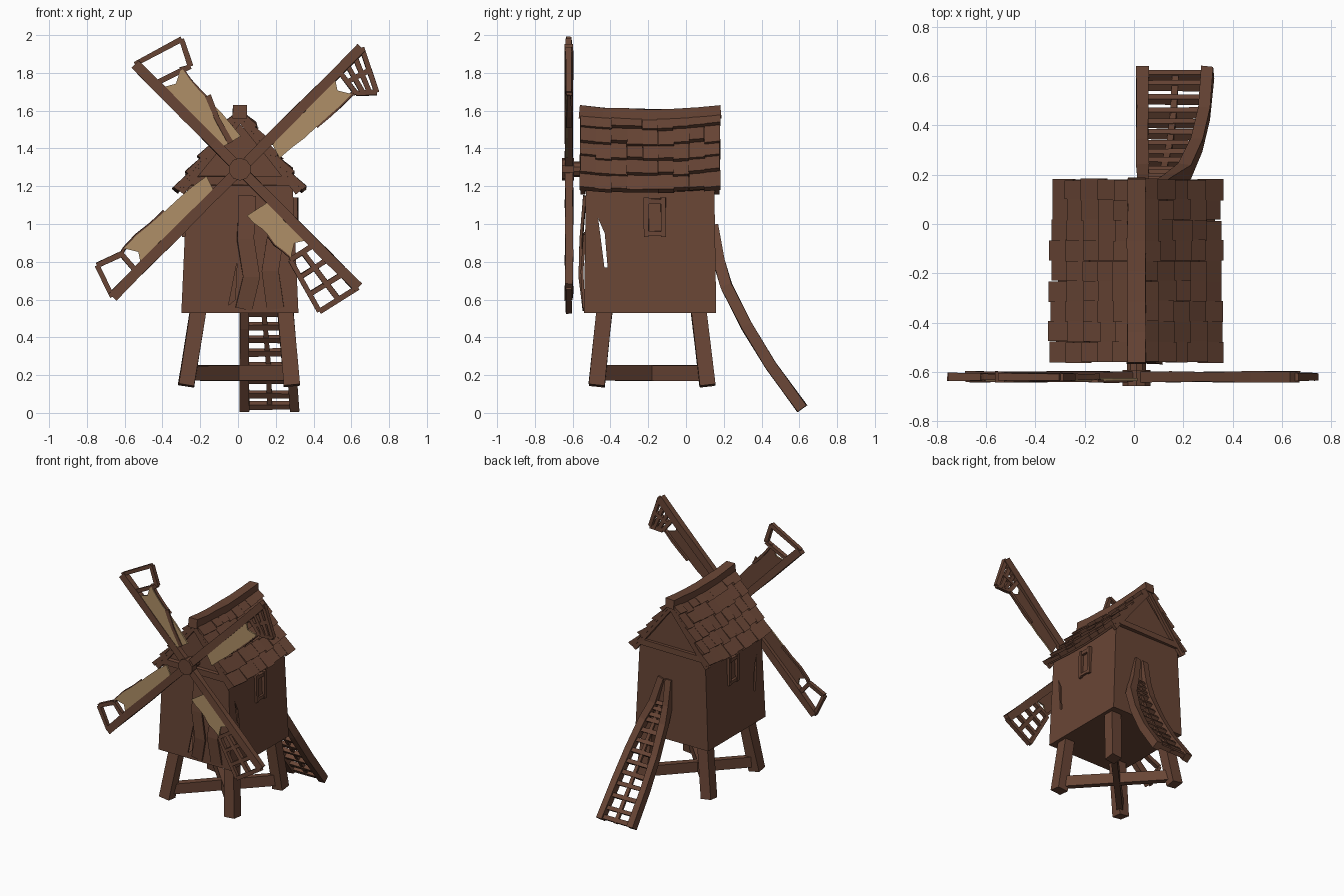
import bpy, bmesh, math, random
from mathutils import Vector

if "Cube" in bpy.data.objects:
    bpy.data.objects.remove(bpy.data.objects["Cube"])

random.seed(4)


def material(name, rgb):
    m = bpy.data.materials.new(name)
    m.diffuse_color = (*rgb, 1)
    m.use_nodes = True
    m.node_tree.nodes["Principled BSDF"].inputs["Base Color"].default_value = m.diffuse_color
    return m


WOOD = material("brown_wood", (0.14, 0.06, 0.036))
CLOTH = material("tan_cloth", (0.43, 0.275, 0.135))


def finish(name, bm, *mats):
    bmesh.ops.recalc_face_normals(bm, faces=bm.faces)
    me = bpy.data.meshes.new(name)
    bm.to_mesh(me)
    bm.free()
    ob = bpy.data.objects.new(name, me)
    bpy.context.collection.objects.link(ob)
    for m in mats:
        me.materials.append(m)
    return ob


def bridge(bm, rings):
    """Close a row of equal rings into a capped solid."""
    n = len(rings[0])
    for a, b in zip(rings, rings[1:]):
        for i in range(n):
            bm.faces.new((a[i], a[(i + 1) % n], b[(i + 1) % n], b[i]))
    bm.faces.new(rings[0])
    bm.faces.new(rings[-1])


def add_beam(bm, points, w, h, ref=(0, 1, 0), jitter=0.003):
    """Rectangular timber along a path; h is measured along ref."""
    pts = [Vector(p) for p in points]
    rings = []
    for i, p in enumerate(pts):
        t = (pts[min(i + 1, len(pts) - 1)] - pts[max(i - 1, 0)]).normalized()
        side = t.cross(Vector(ref)).normalized()
        up = side.cross(t)
        rings.append([bm.verts.new(p + side * (a * w / 2 + random.uniform(-jitter, jitter))
                                   + up * (b * h / 2 + random.uniform(-jitter, jitter)))
                      for a, b in ((-1, -1), (1, -1), (1, 1), (-1, 1))])
    bridge(bm, rings)


def beams(name, paths, w, h, ref=(0, 1, 0)):
    bm = bmesh.new()
    for p in paths:
        add_beam(bm, p, w, h, ref)
    return finish(name, bm, WOOD)


def prism(name, pts, axis, a, b, *mats):
    """Extrude an outline from a to b along the x or y axis."""
    bm = bmesh.new()
    place = (lambda p, d: (d, *p)) if axis == 'X' else (lambda p, d: (p[0], d, p[1]))
    bridge(bm, [[bm.verts.new(place(p, d)) for p in pts] for d in (a, b)])
    return finish(name, bm, *mats)


# Hollow mill body, tapering upward to a gable
bm = bmesh.new()
section = [(-0.30, 0.53), (0.32, 0.53), (0.29, 1.20), (0.01, 1.53), (-0.27, 1.20)]
bridge(bm, [[bm.verts.new((x, y0 - s * (z - 0.53) * 0.015, z)) for x, z in section]
            for y0, s in ((-0.54, -1), (0.16, 1))])
body = finish("mill_body", bm, WOOD)
shell = body.modifiers.new("walls", 'SOLIDIFY')
shell.thickness = 0.02
shell.offset = -1

# Broken gaps in the boards
gaps = [
    prism("side_gap_cutter", [(-0.465, 1.03), (-0.43, 0.95), (-0.415, 0.77), (-0.432, 0.77)],
          'X', -0.5, 0.5, WOOD),
    prism("front_gap_cutter", [(-0.005, 0.80), (-0.015, 0.60), (-0.05, 0.57)],
          'Y', -0.7, -0.4, WOOD)]
for g in gaps:
    g.hide_render = True
    g.hide_set(True)
    cut = body.modifiers.new("gap", 'BOOLEAN')
    cut.object = g
    cut.operation = 'DIFFERENCE'
    cut.solver = 'EXACT'

# Loose curling boards on the front
beams("loose_board", [
    [(0.05, -0.535, 1.15), (0.04, -0.555, 0.92), (0.07, -0.56, 0.72), (0.03, -0.54, 0.55)],
    [(0.20, -0.535, 0.95), (0.17, -0.55, 0.75), (0.20, -0.54, 0.55)]], 0.09, 0.015)

# Windows, one in each side wall
for wx, side in ((0.299, "right"), (-0.279, "left")):
    y0, y1, z0, z1 = -0.21, -0.12, 0.95, 1.12
    beams(side + "_window_frame", [
        [(wx, y0, z0 - 0.02), (wx, y0, z1 + 0.02)], [(wx, y1, z0 - 0.02), (wx, y1, z1 + 0.02)],
        [(wx, y0, z0), (wx, y1, z0)], [(wx, y0, z1), (wx, y1, z1)]], 0.025, 0.035, (1, 0, 0))

# Roof: sagging rows of shingles on both slopes
CX, CZ = 0.62, 0.784
COLS, ROWS, SLOPE = 9, 5, 0.523


def sag(y):
    return 0.02 * ((y + 0.19) / 0.37) ** 2 - 0.005


def roof_point(s, d, y, h):
    return (0.01 + s * (d * CX + h * CZ), y, 1.575 - d * CZ + h * CX + sag(y))


def add_tile(bm, s, ya, yb, d0, d1, low0, top0, low1, top1):
    bridge(bm, [[bm.verts.new(roof_point(s, d, y, h)) for d, h in
                 ((d0, low0), (d1, low1), (d1, top1), (d0, top0))] for y in (ya, yb)])


step = 0.74 / COLS
for s, side in ((1, "right"), (-1, "left")):
    bm = bmesh.new()
    for c in range(COLS):
        ya = -0.56 + c * step
        add_tile(bm, s, ya, ya + step, 0, SLOPE - 0.02, -0.012, 0.008, -0.012, 0.008)
        for r in range(ROWS):
            d0, d1 = SLOPE * r / ROWS, SLOPE * (r + 1) / ROWS
            add_tile(bm, s, ya + random.uniform(-0.004, 0.003),
                     ya + step + random.uniform(-0.003, 0.004),
                     max(d0 - 0.02, 0), d1 + random.uniform(-0.015, 0.008),
                     0, 0.012, 0.003, random.uniform(0.028, 0.04))
    finish(side + "_roof_shingles", bm, WOOD)

ys = [-0.565 + 0.75 * i / 6 for i in range(7)]
beams("ridge_beam", [[(0.01, y, 1.578 + sag(y)) for y in ys]], 0.075, 0.07, (0, 0, 1))

# Gable trim: sloping boards and a tie beam at each end
for y, end in ((-0.545, "front"), (0.165, "back")):
    beams(end + "_gable_boards",
          [[roof_point(s, d, y, -0.012) for d in (0.02, 0.27, SLOPE)] for s in (1, -1)]
          + [[(-0.26, y, 1.23), (0.28, y, 1.23)]], 0.045, 0.025)

# Splayed legs and crossed braces
feet = [(x0, x1, y0, y1) for x0, x1 in ((-0.275, -0.21), (0.285, 0.25))
        for y0, y1 in ((-0.473, -0.43), (0.113, 0.065))]
for i, (x0, x1, y0, y1) in enumerate(feet):
    beams("leg_%d" % (i + 1), [[(x0, y0, 0.145), (x1, y1, 0.55)]], 0.082, 0.082)
beams("cross_braces", [[(-0.26, -0.46, 0.21), (0.27, 0.10, 0.21)],
                       [(-0.26, 0.10, 0.212), (0.27, -0.46, 0.212)]], 0.045, 0.08, (0, 0, 1))

# Ladder sweeping down from the back wall
path = [(0.14, 0.99), (0.175, 0.80), (0.215, 0.67), (0.32, 0.46), (0.45, 0.25), (0.615, 0.022)]
right_x = [0.10, 0.15, 0.205, 0.255, 0.285, 0.298]
left = [Vector((0.035, y, z)) for y, z in path]
right = [Vector((x, y, z)) for x, (y, z) in zip(right_x, path)]
beams("ladder_rails", [left, right], 0.06, 0.05, (1, 0, 0))
rungs = [[left[i].lerp(left[i + 1], f), right[i].lerp(right[i + 1], f)]
         for i in range(1, 5) for f in (0.0, 0.33, 0.67)]
rungs.append([left[4].lerp(left[5], 0.93), right[4].lerp(right[5], 0.93)])
beams("ladder_rungs", rungs, 0.03, 0.03, (0, 0.8, 0.6))
beams("ladder_stringer", [[a.lerp(b, 0.5) for a, b in zip(left[1:], right[1:])]],
      0.02, 0.025, (1, 0, 0))

# Hub and axle
for name, rad, y, depth in (("sail_hub", 0.06, -0.625, 0.065), ("sail_axle", 0.04, -0.56, 0.1)):
    bpy.ops.mesh.primitive_cylinder_add(vertices=10, radius=rad, depth=depth,
                                        location=(0.01, y, 1.29), rotation=(math.pi / 2, 0, 0))
    bpy.context.object.name = name
    bpy.context.object.data.materials.append(WOOD)


def build_sail(name, angle, length, tip, rail, cloth, rungs, stringer):
    """u runs along the spar and v clockwise from it; tip and rail are (u, v)."""
    c, s = math.cos(math.radians(angle)), math.sin(math.radians(angle))

    def at(u, v):
        return Vector((0.01 + u * c + v * s, -0.62, 1.29 + u * s - v * c))

    u0, u1, w0, w1 = cloth
    beams(name + "_sail_spar", [[at(length * i / 4, 0) for i in range(5)]], 0.055, 0.042)
    # open lattice at the tip
    end, corner, start, base = at(length, 0), at(*tip), at(*rail), at(u1 + 0.04, 0)
    runs = [[start, corner], [end, corner]]
    runs += [[base.lerp(end, i / rungs), start.lerp(corner, i / rungs)] for i in range(rungs)]
    if stringer:
        runs.append([base.lerp(start, 0.5), end.lerp(corner, 0.5)])
    beams(name + "_sail_lattice", runs, 0.027, 0.03)
    # ragged cloth with a wooden backing
    n = 6
    edge = [at(u0 + (u1 - u0) * i / n,
               w0 + (w1 - w0) * i / n + random.uniform(-0.008, 0.008)) for i in range(n + 1)]
    outline = [at(u0 + 0.03, 0.01)] + edge + [at(u1 - 0.04, w1 * 0.5), at(u1, 0.01)]
    ob = prism(name + "_sail_cloth", [(p.x, p.z) for p in outline], 'Y', -0.636, -0.624,
               CLOTH, WOOD)
    for f in ob.data.polygons:
        f.material_index = int(f.normal.y > 0.5)
    # worn batten along the cloth edge
    beams(name + "_sail_batten", [edge[n // 2:] + [start]], 0.018, 0.022)


build_sail("upper_right", 45, 0.91, (0.80, 0.225), (0.72, 0.15), (0.19, 0.70, 0.115, 0.14), 3, True)
build_sail("upper_left", 135, 0.785, (0.705, 0.27), (0.57, 0.20), (0.12, 0.60, 0.125, 0.16), 1, False)
build_sail("lower_left", 225, 0.955, (0.895, 0.175), (0.76, 0.125), (0.15, 0.73, 0.10, 0.14), 1, False)
build_sail("lower_right", 315, 0.885, (0.83, 0.235), (0.53, 0.15), (0.20, 0.52, 0.15, 0.145), 3, True)

# Folded strip across the upper left cloth
beams("cloth_fold", [[(-0.16, -0.636, 1.68), (-0.11, -0.636, 1.56), (-0.04, -0.636, 1.43)]],
      0.03, 0.012)
